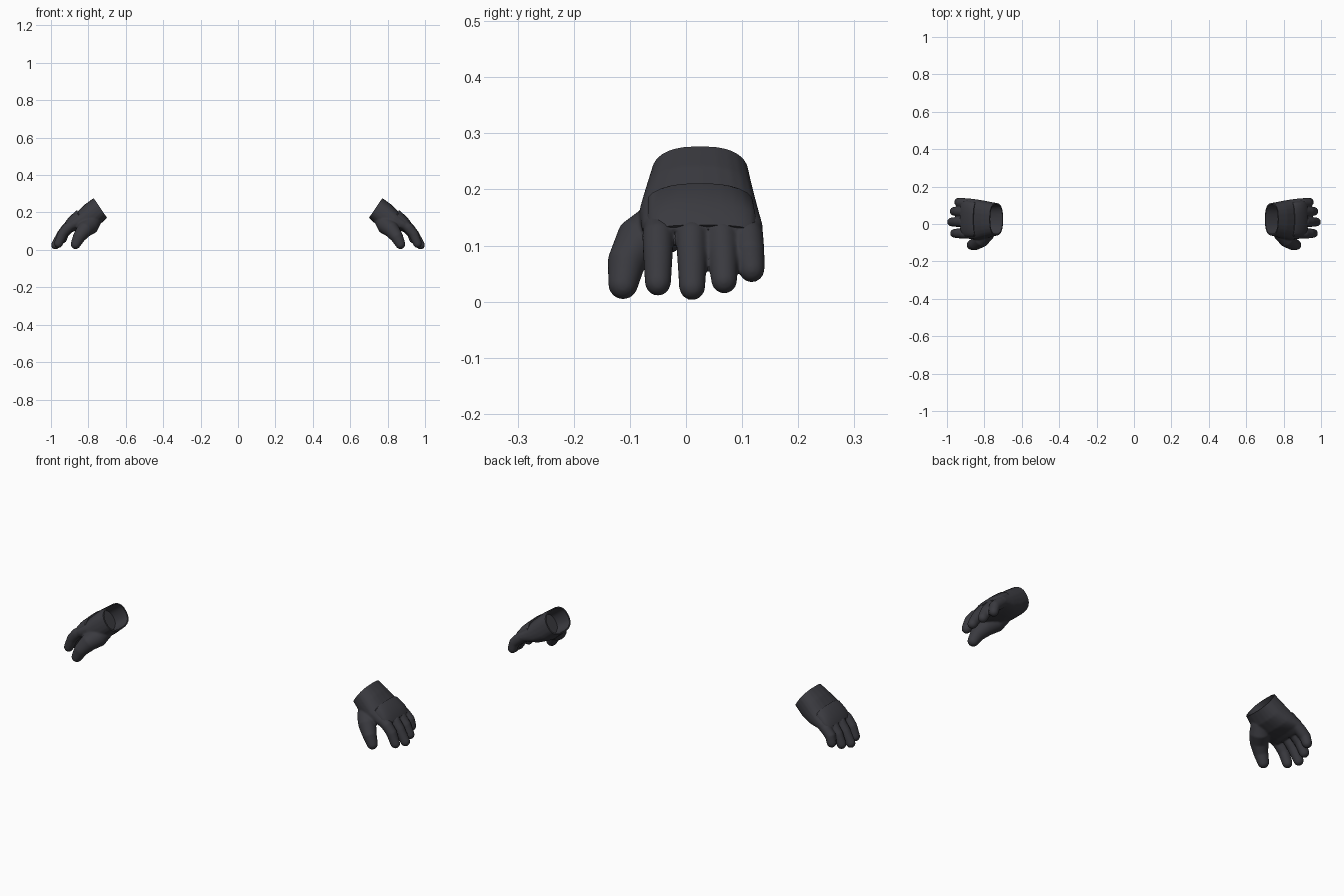
import bpy, bmesh, math
from mathutils import Vector

if "Cube" in bpy.data.objects:
    bpy.data.objects.remove(bpy.data.objects["Cube"])

dark = bpy.data.materials.new("charcoal fabric")
dark.diffuse_color = (0.042, 0.042, 0.050, 1)
dark.use_nodes = True
dark.node_tree.nodes["Principled BSDF"].inputs["Base Color"].default_value = dark.diffuse_color
N = 24


def section(top, bot, y0, y1, power=0.8):
    """Rounded cross-section given its top and bottom (x, z) and its y range."""
    c = Vector(((top[0] + bot[0]) / 2, (y0 + y1) / 2, (top[1] + bot[1]) / 2))
    up = Vector((top[0] - bot[0], 0, top[1] - bot[1])) / 2
    side = Vector((0, (y1 - y0) / 2, 0))
    sp = lambda v: math.copysign(abs(v) ** power, v)
    return [c + side * sp(math.cos(a)) + up * sp(math.sin(a))
            for a in (2 * math.pi * i / N for i in range(N))]


def loft(bm, rings):
    """Closed skin through a list of rings."""
    vs = [[bm.verts.new(p) for p in r] for r in rings]
    fs = []
    for a, b in zip(vs, vs[1:]):
        for i in range(N):
            j = (i + 1) % N
            fs.append(bm.faces.new((a[i], a[j], b[j], b[i])))
    fs.append(bm.faces.new(vs[0][::-1]))
    fs.append(bm.faces.new(vs[-1]))
    bmesh.ops.recalc_face_normals(bm, faces=fs)


def finger(bm, pts, radii):
    """Tapered tube along points with a round tip."""
    pts = [Vector(p) for p in pts]
    rings = []

    def ring(c, t, r):
        u = Vector((0, 1, 0)).cross(t).normalized()
        w = t.cross(u)
        rings.append([c + (u * math.cos(a) + w * math.sin(a)) * r
                      for a in (2 * math.pi * i / N for i in range(N))])

    for i, (p, r) in enumerate(zip(pts, radii)):
        t = (pts[min(i + 1, len(pts) - 1)] - pts[max(i - 1, 0)]).normalized()
        ring(p, t, r)
    t = (pts[-1] - pts[-2]).normalized()
    for a in (25, 50, 70, 85):
        a = math.radians(a)
        ring(pts[-1] + t * radii[-1] * math.sin(a), t, radii[-1] * math.cos(a))
    loft(bm, rings)


def make(name, bm):
    me = bpy.data.meshes.new(name)
    bm.to_mesh(me)
    bm.free()
    ob = bpy.data.objects.new(name, me)
    bpy.context.collection.objects.link(ob)
    me.materials.append(dark)
    return ob


def finish(ob):
    """Mirror to the other hand, apply modifiers, smooth."""
    ob.modifiers.new("Mirror", 'MIRROR').use_mirror_merge = False
    bpy.ops.object.select_all(action='DESELECT')
    ob.select_set(True)
    bpy.context.view_layer.objects.active = ob
    bpy.ops.object.convert(target='MESH')
    bpy.ops.object.shade_smooth_by_angle(angle=math.radians(40))


# Palm and wrist
bm = bmesh.new()
loft(bm, [section(*s) for s in (
    ((.747, .294), (.675, .190), -.060, .110),
    ((.772, .277), (.700, .171), -.062, .112),
    ((.820, .242), (.745, .130), -.074, .121),
    ((.860, .203), (.800, .108), -.084, .130),
    ((.905, .165), (.855, .105), -.080, .137),
    ((.928, .133), (.885, .097), -.074, .136))])

# Four fingers: base y, tip centre, setback
for y, tip, back in ((-.050, (.960, -.050, .034), .004),
                     (.010, (.976, .011, .026), 0),
                     (.064, (.962, .068, .038), .004),
                     (.110, (.938, .117, .058), .014)):
    finger(bm, [(.875 - back, y, .145), (.915 - back, y, .118),
                (.943 - back, (y + tip[1]) / 2, .082 + back * .6), tip],
           [.024, .028, .0265, .0235])

# Thumb
finger(bm, [(.765, -.015, .165), (.792, -.045, .130), (.820, -.085, .108),
            (.850, -.107, .068), (.868, -.112, .031)],
       [.040, .049, .043, .034, .027])
gloves = make("gloves", bm)

# Cutter that trims the cuff flat and hollows it
c, v, n = Vector((.736, .224)), Vector((.036, .053)), Vector((-.82, .57))


def cut(d, s):
    m = c + n * d
    return section(m + v * s, m - v * s, .025 - .087 * s, .025 + .087 * s)


bm = bmesh.new()
loft(bm, [cut(.1, 2), cut(0, 2), cut(0, .91), cut(-.08, .84)])
cutter = make("cuff_cutter", bm)
cutter.hide_render = True

m = gloves.modifiers.new("Fuse", 'REMESH')
m.mode, m.voxel_size = 'VOXEL', .004
m = gloves.modifiers.new("Soften", 'SMOOTH')
m.factor, m.iterations = .5, 8
m = gloves.modifiers.new("Cuff", 'BOOLEAN')
m.operation, m.solver, m.object = 'DIFFERENCE', 'EXACT', cutter
finish(gloves)
bpy.data.objects.remove(cutter)

# Raised pad on the back of the hand
bm = bmesh.new()
loft(bm, [section(*s) for s in (
    ((.860, .211), (.825, .140), -.064, .114),
    ((.866, .209), (.830, .140), -.070, .120),
    ((.907, .172), (.870, .125), -.070, .126),
    ((.925, .147), (.893, .115), -.066, .124),
    ((.930, .137), (.900, .110), -.060, .118))])
finish(make("back_pads", bm))
